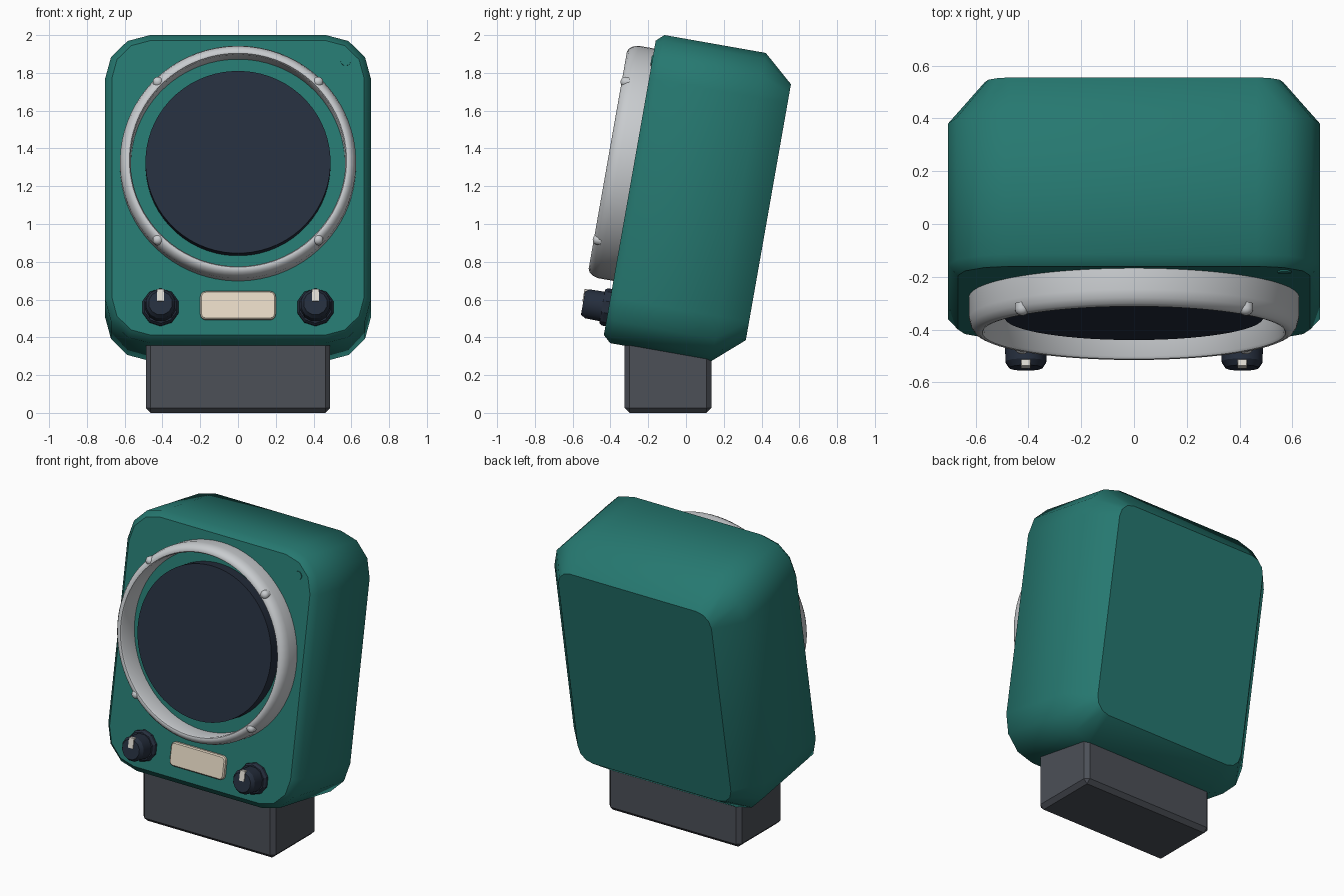
import bpy, bmesh, math
from mathutils import Matrix, Vector

if "Cube" in bpy.data.objects:
    bpy.data.objects.remove(bpy.data.objects["Cube"])

# Upright parts lean back ten degrees; local axes are x, depth (y), height (z)
TILT = Matrix.Rotation(math.radians(-10), 4, 'X')


def material(name, rgb):
    m = bpy.data.materials.new(name)
    m.diffuse_color = (*rgb, 1)
    m.use_nodes = True
    m.node_tree.nodes["Principled BSDF"].inputs["Base Color"].default_value = m.diffuse_color
    return m


GREEN = material("teal_green", (0.019, 0.188, 0.162))
NAVY = material("dark_navy", (0.019, 0.028, 0.048))
GREY = material("slate_grey", (0.072, 0.079, 0.096))
SILVER = material("silver", (0.58, 0.60, 0.62))
CREAM = material("cream", (0.80, 0.70, 0.56))
WHITE = material("off_white", (0.76, 0.73, 0.67))


def rounded_rect(hw, hh, r, depth, x=0, z=0, seg=3):
    pts = []
    for q, (sx, sz) in enumerate([(1, 1), (-1, 1), (-1, -1), (1, -1)]):
        for i in range(seg + 1):
            a = math.pi / 2 * (q + i / seg)
            pts.append((x + sx * (hw - r) + r * math.cos(a), depth,
                        z + sz * (hh - r) + r * math.sin(a)))
    return pts


def circle(r, depth, x, z, n):
    return [(x + r * math.cos(math.tau * (i + .5) / n), depth,
             z + r * math.sin(math.tau * (i + .5) / n)) for i in range(n)]


def finish(name, bm, mat, angle, matrix):
    bmesh.ops.recalc_face_normals(bm, faces=bm.faces)
    me = bpy.data.meshes.new(name)
    bm.to_mesh(me)
    bm.free()
    me.materials.append(mat)
    ob = bpy.data.objects.new(name, me)
    ob.matrix_world = matrix
    bpy.context.collection.objects.link(ob)
    if angle:
        bpy.ops.object.select_all(action='DESELECT')
        ob.select_set(True)
        bpy.context.view_layer.objects.active = ob
        bpy.ops.object.shade_smooth_by_angle(angle=math.radians(angle))
    return ob


def loft(name, loops, mat, angle=35, wrap=False):
    """Skin equal-length outlines; wrap closes the profile instead of capping."""
    bm = bmesh.new()
    rings = [[bm.verts.new(p) for p in loop] for loop in loops]
    pairs = list(zip(rings, rings[1:]))
    if wrap:
        pairs.append((rings[-1], rings[0]))
    else:
        bm.faces.new(rings[0])
        bm.faces.new(rings[-1])
    n = len(rings[0])
    for a, b in pairs:
        for i in range(n):
            j = (i + 1) % n
            bm.faces.new((a[i], a[j], b[j], b[i]))
    return finish(name, bm, mat, angle, TILT)


def lathe(name, profile, x, z, n, mat, angle=35, wrap=False):
    return loft(name, [circle(r, d, x, z, n) for r, d in profile], mat, angle, wrap)


# Housing: small front chamfer, deep back chamfer
W, H, R, ZC = 0.705, 0.828, 0.24, 1.122
loft("housing", [rounded_rect(W - c, H - c, R - c, d, z=ZC)
                 for c, d in [(0.037, -0.50), (0, -0.46), (0, 0.085), (0.14, 0.245)]],
     GREEN, 45)

# Pedestal
bm = bmesh.new()
bmesh.ops.create_cube(bm, size=1)
bmesh.ops.scale(bm, vec=Vector((0.976, 0.46, 0.46)), verts=bm.verts)
bmesh.ops.translate(bm, vec=Vector((0, -0.095, 0.23)), verts=bm.verts)
bmesh.ops.bevel(bm, geom=bm.edges[:], offset=0.026, segments=1, affect='EDGES')
finish("pedestal", bm, GREY, 0, Matrix())

# Round screen with its bezel ring
SC = 1.246
lathe("screen", [(0.49, -0.49), (0.49, -0.58)], 0, SC, 64, NAVY)
lathe("bezel_ring", [(0.625, -0.49), (0.625, -0.582), (0.617, -0.612), (0.602, -0.632),
                     (0.585, -0.64), (0.575, -0.638), (0.569, -0.628), (0.567, -0.49)],
      0, SC, 80, SILVER, 40, True)

# Dome screws on the bezel
dome = [(0.028, -0.60)] + [(0.028 * math.cos(a), -0.622 - 0.024 * math.sin(a))
                           for a in (0, 0.4, 0.8, 1.2, 1.5)]
for sx in (-1, 1):
    for sz in (-1, 1):
        lathe("bezel_screw", dome, sx * 0.424, SC + sz * 0.424, 12, SILVER)

# Control knobs with skirt, cap and pointer
for sx in (-1, 1):
    x, z = sx * 0.41, 0.478
    lathe("knob_skirt", [(0.1, -0.49), (0.1, -0.52), (0.09, -0.535)], x, z, 10, NAVY, 30)
    lathe("knob_cap", [(0.082, -0.53), (0.08, -0.615), (0.064, -0.638)], x, z, 12, NAVY, 30)
    loft("knob_pointer", [rounded_rect(0.018, 0.033, 0.002, d, x, 0.520, 1)
                          for d in (-0.61, -0.643)], WHITE, 0)

# Name plate, blank
loft("front_plate", [rounded_rect(0.2 - c, 0.076 - c, 0.03 - c, d, z=0.487, seg=4)
                     for c, d in [(0, -0.49), (0, -0.518), (0.007, -0.525)]], CREAM, 30)

# Small indicator button in the top corner
lathe("indicator_button", [(0.027, -0.49), (0.027, -0.506)], 0.57, 1.805, 20, GREEN)
